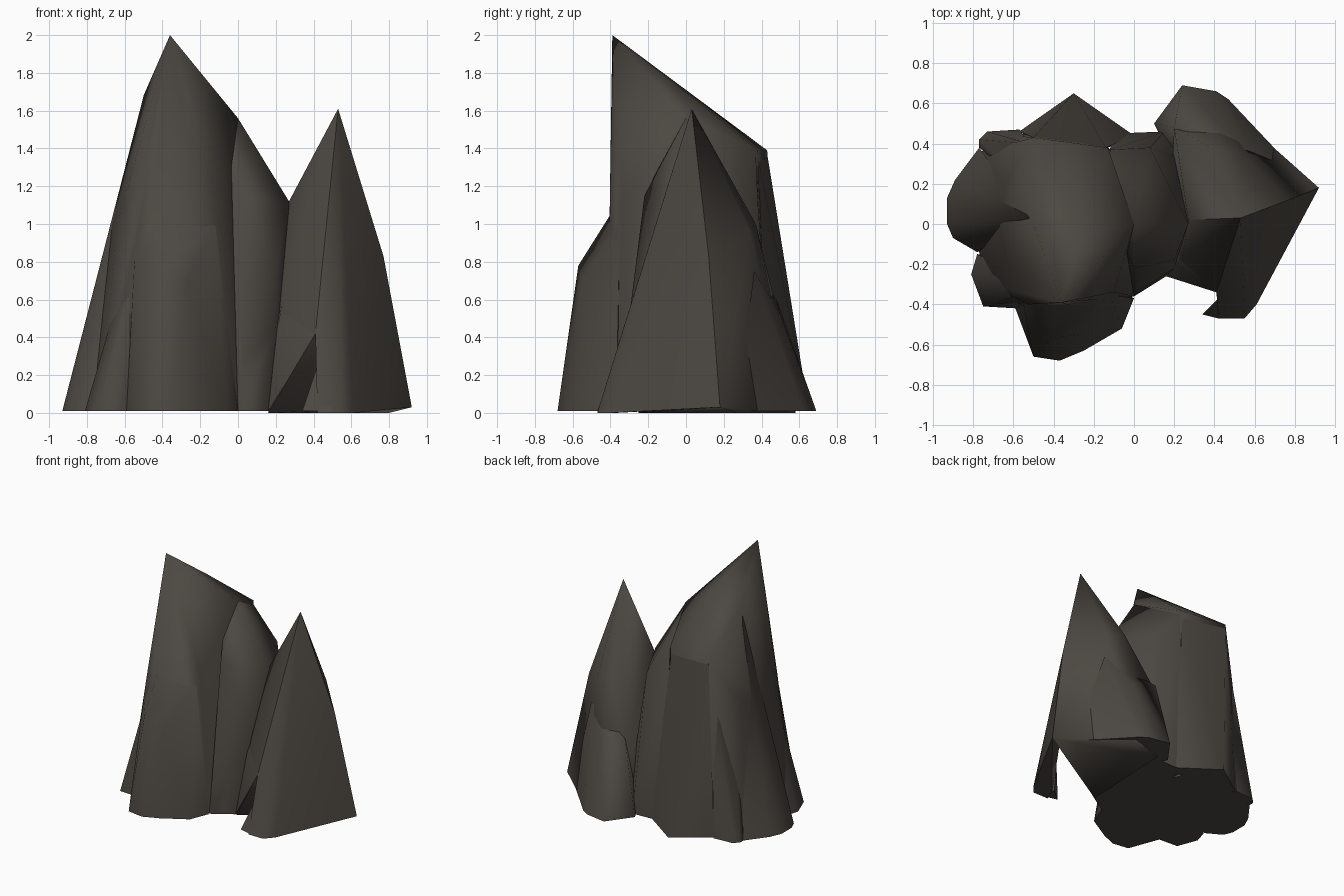
import bpy
import bmesh
from math import cos, sin, pi, radians

default_cube = bpy.data.objects.get("Cube")
if default_cube:
    bpy.data.objects.remove(default_cube, do_unlink=True)

# One dark, warm grey stone for the whole outcrop
stone = bpy.data.materials.new("dark_stone")
stone.use_nodes = True
stone_colour = (.073, .064, .054, 1)
stone.diffuse_color = stone_colour
shader = next(node for node in stone.node_tree.nodes if node.type == "BSDF_PRINCIPLED")
shader.inputs["Base Color"].default_value = stone_colour
shader.inputs["Roughness"].default_value = .9


def ring(centre_x, centre_y, radius_x, radius_y, height, sides=14):
    """Points of a level ellipse, used as a rounded cross-section."""
    angles = [2 * pi * step / sides for step in range(sides)]
    return [(centre_x + radius_x * cos(angle), centre_y + radius_y * sin(angle), height)
            for angle in angles]


def crag(name, crest, footprint=(), ground=.01):
    """A rock mass: the convex skin around its crest points and its footprint."""
    builder = bmesh.new()
    for point in crest:
        builder.verts.new(point)
    for x, y in footprint:
        builder.verts.new((x, y, ground))
    skin = bmesh.ops.convex_hull(builder, input=builder.verts[:])
    buried = [item for item in skin["geom_interior"] if isinstance(item, bmesh.types.BMVert)]
    bmesh.ops.delete(builder, geom=buried, context="VERTS")
    bmesh.ops.recalc_face_normals(builder, faces=builder.faces[:])
    mesh = bpy.data.meshes.new(name)
    builder.to_mesh(mesh)
    builder.free()
    mesh.materials.append(stone)
    mesh.shade_smooth()
    mesh.set_sharp_from_angle(angle=radians(70))
    rock = bpy.data.objects.new(name, mesh)
    bpy.context.collection.objects.link(rock)
    return rock


# Tall main peak: a broad front wall and a ridge sloping down towards the back
main_ridge = [
    (-.36, -.39, 2),
    (-.5, 0, 1.68),
    (-.25, -.04, 1.73),
    (0, 0, 1.56),
    (-.5, .43, 1.39),
    (-.13, .38, 1.39),
    (-.52, -.4, 1),
    (-.1, -.34, 1.1),
]
crag("main_peak",
     main_ridge
     + ring(-.35, .02, .32, .42, 1)
     + ring(-.38, .02, .42, .45, .01),
     footprint=[(-.76, .36), (-.6, .44), (-.74, -.3), (-.57, -.42), (0, -.36)])

# Shoulder that runs from the main ridge down to the saddle
shoulder_crest = [
    (-.1, 0, 1.58),
    (0, 0, 1.56),
    (.27, 0, 1.12),
    (-.12, .37, 1.36),
    (.08, .38, 1.12),
    (0, -.22, 1.15),
    (.2, -.18, .75),
    (.2, -.22, .45),
    (.02, -.33, .27),
]
crag("saddle_shoulder", shoulder_crest,
     footprint=[(0, -.36), (.16, -.26), (.3, .3), (.15, .46), (-.1, .45)])

# Lower second peak, whose underside rises to an overhang at the front
second_crest = [
    (.53, .03, 1.61),
    (.77, .12, .83),
    (.27, .02, 1.12),
    (.54, .34, .95),
    (.4, .37, 1),
    (.24, -.17, .62),
    (.41, -.34, .42),
    (.2, .48, .55),
    (.92, .18, .03),
]
crag("second_peak", second_crest,
     footprint=[(.8, .27), (.47, .58), (.2, .5), (.16, -.25)],
     ground=0)

# Thin front leg that carries the overhang
crag("front_left_leg",
     [(.53, .03, 1.61), (.77, .12, .83), (.92, .18, .03), (.41, -.34, .42)],
     footprint=[(.42, -.47), (.55, -.47), (.61, -.4), (.46, -.37)],
     ground=0)
crag("front_left_toe",
     [(.42, -.37, .25)],
     footprint=[(.34, -.45), (.42, -.47), (.5, -.47), (.44, -.37)])

# Flaring foot behind the second peak
crag("back_left_foot",
     [(.2, .48, .6), (.43, .5, .52), (.58, .36, .75), (.42, .61, .14)],
     footprint=[(.24, .69), (.41, .66), (.47, .62), (.8, .27), (.1, .5), (.2, .3)])

# Low wedge in the gap between the peaks
crag("gap_wedge",
     [(.24, -.12, .64), (.22, -.2, .5), (.41, -.34, .42), (.35, 0, .3)],
     footprint=[(.16, -.26), (.1, -.1)])

# Big buttress at the front of the main peak
crag("front_buttress",
     [(-.42, -.4, 1.05), (-.12, -.35, 1), (-.55, -.4, .8), (-.42, -.57, .78), (-.27, -.55, .7)],
     footprint=[(-.59, -.42), (-.5, -.66), (-.37, -.68), (-.25, -.63), (-.06, -.52), (0, -.37),
                (-.3, -.2)])

# Feet around the outer side and back of the main peak
crag("outer_foot",
     [(-.52, .03, 1.6), (-.89, .05, .1)],
     footprint=[(-.89, .22), (-.93, .13), (-.93, 0), (-.9, -.07), (-.78, -.14), (-.77, .38),
                (-.5, 0)])
crag("front_outer_foot",
     [(-.48, -.3, 1.15), (-.55, -.38, .7)],
     footprint=[(-.78, -.15), (-.81, -.25), (-.75, -.41), (-.58, -.42), (-.5, -.2)])
crag("back_outer_foot",
     [(-.52, .4, 1.25), (-.55, .2, 1.2)],
     footprint=[(-.77, .38), (-.77, .42), (-.73, .46), (-.57, .47), (-.5, .2)])

# Tapering buttress at the back
crag("back_buttress",
     [(-.5, .43, 1.37), (-.14, .38, 1.36), (-.3, .49, .55)],
     footprint=[(-.3, .65), (-.5, .51), (-.57, .46), (0, .44), (-.3, .3)])
